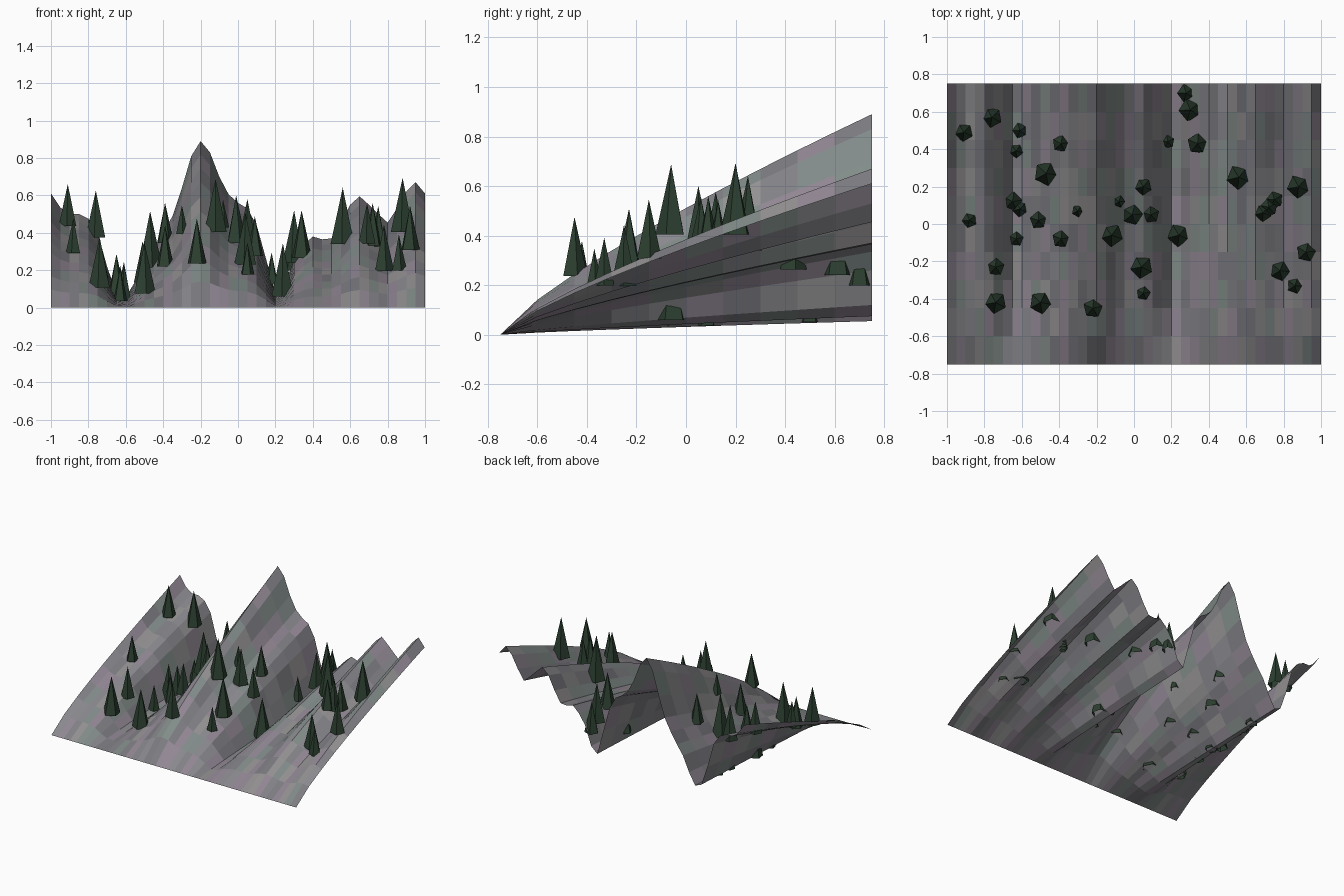
import bpy, bmesh, math, random

random.seed(4)

# Ridge heights along the back edge, one every 0.05 from x = -1 to x = 1
RIDGE = [.61, .535, .50, .50, .475, .40, .22, .075, .055, .14, .25, .32, .40, .49,
         .64, .81, .89, .83, .70, .605, .56, .53, .44, .26, .075, .12, .26, .335,
         .38, .365, .37, .45, .55, .595, .55, .50, .455, .53, .62, .67, .61]
ROWS = 10


def height(x, y):
    u = min(max((x + 1) / .05, 0), 39.999)
    i = int(u)
    ridge = RIDGE[i] + (RIDGE[i + 1] - RIDGE[i]) * (u - i)
    return ridge * max((y + .75) / 1.5, 0) ** .8


def material(name, rgb):
    m = bpy.data.materials.new(name)
    m.diffuse_color = (*rgb, 1)
    return m


def make_object(name, bm, mats):
    me = bpy.data.meshes.new(name)
    bm.to_mesh(me)
    bm.free()
    for m in mats:
        me.materials.append(m)
    ob = bpy.data.objects.new(name, me)
    bpy.context.collection.objects.link(ob)
    return ob


# Mountain slope: open sheet with patchy rock tints
tints = [(.22, .22, .24), (.25, .25, .27), (.28, .24, .29),
         (.22, .26, .25), (.20, .20, .22), (.29, .28, .28)]
rocks = [material(f"rock_{i}", c) for i, c in enumerate(tints)]
bm = bmesh.new()
grid = []
for j in range(ROWS + 1):
    y = -.75 + 1.5 * j / ROWS
    grid.append([bm.verts.new((-1 + .05 * i, y, height(-1 + .05 * i, y))) for i in range(41)])
for j in range(ROWS):
    for i in range(40):
        f = bm.faces.new((grid[j][i], grid[j][i + 1], grid[j + 1][i + 1], grid[j + 1][i]))
        f.material_index = random.randrange(len(rocks))
make_object("mountain_slope", bm, rocks)

# Pine trees: open five-sided cones (x, y, radius) standing on the slope
TREES = [(-.91, .49, .05), (-.76, .57, .056), (-.61, .50, .043), (-.63, .39, .038),
         (-.47, .27, .067), (-.39, .43, .048), (-.65, .12, .053), (-.61, .08, .043),
         (-.51, .02, .049), (-.30, .07, .034), (-.08, .12, .033), (.05, .20, .047),
         (-.01, .05, .057), (.09, .05, .047), (-.12, -.06, .063), (-.39, -.08, .049),
         (-.63, -.08, .04), (-.88, .02, .041), (-.74, -.23, .049), (-.74, -.42, .06),
         (-.50, -.42, .061), (-.22, -.45, .053), (.05, -.37, .038), (.04, -.23, .062),
         (.24, -.06, .063), (.18, .44, .038), (.34, .43, .057), (.30, .61, .062),
         (.28, .70, .05), (.56, .25, .067), (.88, .20, .064), (.75, .13, .048),
         (.69, .06, .048), (.72, .09, .05), (.92, -.15, .053), (.86, -.33, .043),
         (.78, -.25, .055)]
pine = material("pine_green", (.025, .05, .03))
for n, (x, y, r) in enumerate(TREES):
    bm = bmesh.new()
    bmesh.ops.create_cone(bm, cap_ends=False, segments=5, radius1=r, radius2=0, depth=4.5 * r)
    bmesh.ops.remove_doubles(bm, verts=bm.verts, dist=1e-5)
    tree = make_object(f"pine_tree_{n + 1}", bm, [pine])
    tree.location = (x, y, height(x, y) + 2.25 * r)
    tree.rotation_euler.z = random.uniform(0, math.tau)
